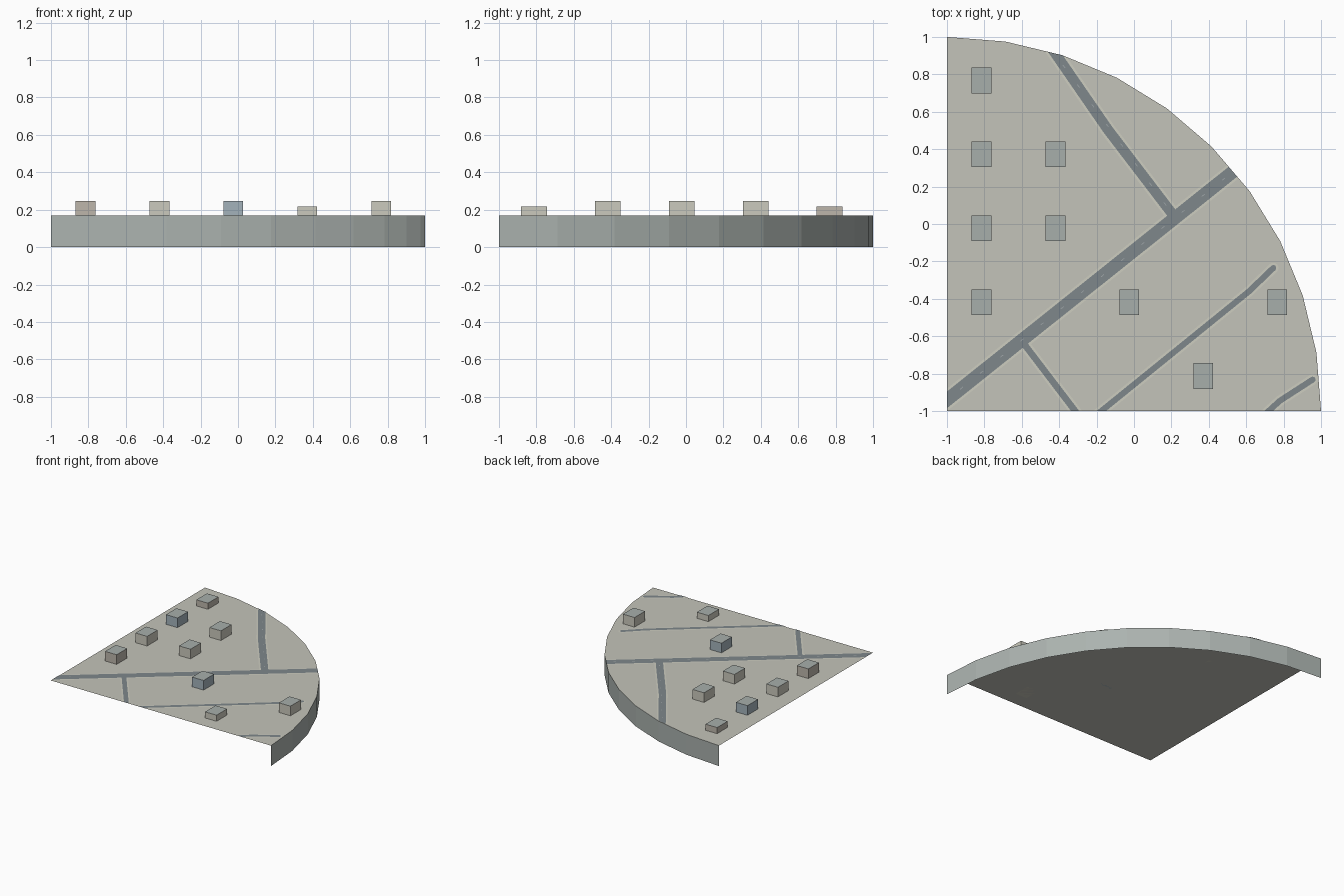
import bpy, bmesh, math
from mathutils import Vector

if "Cube" in bpy.data.objects:
    bpy.data.objects.remove(bpy.data.objects["Cube"])

R, SEG, TOP = 2.0, 10, 0.168
CORNER = Vector((-1, -1, 0))


def material(name, rgb):
    m = bpy.data.materials.new(name)
    m.diffuse_color = (*rgb, 1)
    m.use_nodes = True
    m.node_tree.nodes["Principled BSDF"].inputs["Base Color"].default_value = m.diffuse_color
    return m


GROUND = material("ground", (0.55, 0.55, 0.49))
RIM = material("rim", (0.41, 0.45, 0.43))
ROAD = material("road", (0.21, 0.245, 0.26))
KERB = material("kerb", (0.61, 0.61, 0.53))
DASH = material("lane_mark", (0.36, 0.39, 0.40))
ROOF = material("roof", (0.39, 0.43, 0.41))
TAN = material("tan_wall", (0.60, 0.59, 0.51))
BLUE = material("blue_wall", (0.37, 0.45, 0.50))
BROWN = material("brown_wall", (0.51, 0.47, 0.41))


def finish(name, bm, *mats):
    me = bpy.data.meshes.new(name)
    bm.to_mesh(me)
    bm.free()
    for m in mats:
        me.materials.append(m)
    ob = bpy.data.objects.new(name, me)
    bpy.context.collection.objects.link(ob)
    return ob


def arc_point(i, z=0.0):
    a = math.pi / 2 * i / SEG
    return CORNER + Vector((R * math.cos(a), R * math.sin(a), z))


# Quarter-disc ground sheet
bm = bmesh.new()
bm.faces.new([bm.verts.new(CORNER + Vector((0, 0, TOP)))] +
             [bm.verts.new(arc_point(i, TOP)) for i in range(SEG + 1)])
finish("ground_plate", bm, GROUND)

# Faceted outer wall; the straight sides and the underside are open
bm = bmesh.new()
low = [bm.verts.new(arc_point(i)) for i in range(SEG + 1)]
high = [bm.verts.new(arc_point(i, TOP)) for i in range(SEG + 1)]
for i in range(SEG):
    bm.faces.new((low[i], low[i + 1], high[i + 1], high[i]))
finish("curved_rim", bm, RIM)


def clip(bm):
    """Trim a flat strip to the quarter-disc outline."""
    planes = [(CORNER, Vector((-1, 0, 0))), (CORNER, Vector((0, -1, 0)))]
    for i in range(SEG):
        p = arc_point(i)
        e = arc_point(i + 1) - p
        planes.append((p, Vector((e.y, -e.x, 0)).normalized()))
    for co, no in planes:
        bmesh.ops.bisect_plane(bm, geom=bm.verts[:] + bm.edges[:] + bm.faces[:],
                               plane_co=co, plane_no=no, clear_outer=True)


def strip(name, pts, width, z, mat, round_end=False):
    """Flat ribbon along a path, optionally with a rounded far end."""
    bm = bmesh.new()
    pts = [Vector((x, y, z)) for x, y in pts]
    pairs = []
    for i, p in enumerate(pts):
        d = (pts[min(i + 1, len(pts) - 1)] - pts[max(i - 1, 0)]).normalized()
        n = Vector((-d.y, d.x, 0)) * width / 2
        pairs.append((bm.verts.new(p + n), bm.verts.new(p - n)))
    for (a, b), (c, e) in zip(pairs, pairs[1:]):
        bm.faces.new((a, b, e, c))
    if round_end:
        cap = [bm.verts.new(p - n * math.cos(t) + d * width / 2 * math.sin(t))
               for t in (math.pi * k / 6 for k in range(1, 6))]
        bm.faces.new([pairs[-1][0], pairs[-1][1]] + cap)
    clip(bm)
    finish(name, bm, mat)


# Roads with pale kerbs: path, width, rounded end
roads = {
    "main_road": ([(-1.15, -1.06), (0.70, 0.416)], 0.07, False),
    "north_road": ([(-0.53, 1.07), (-0.14, 0.505), (0.20, 0.06)], 0.055, False),
    "south_road": ([(-0.585, -0.645), (-0.20, -1.15)], 0.035, False),
    "east_lane": ([(-0.36, -1.15), (0.615, -0.36), (0.745, -0.235)], 0.032, True),
    "corner_lane": ([(0.61, -1.10), (0.78, -0.945), (0.955, -0.832)], 0.032, True),
}
for name, (pts, w, cap) in roads.items():
    strip(name + "_kerb", pts, w + 0.024, TOP + 0.0015, KERB, cap)
    strip(name, pts, w, TOP + 0.003, ROAD, cap)

# Small lane dashes on the two widest roads
for name, a, b, count in (("main_dash", (-0.93, -0.884), (0.47, 0.233), 14),
                          ("north_dash", (-0.38, 0.85), (0.16, 0.115), 8)):
    a, b = Vector(a), Vector(b)
    for i in range(count):
        p = a.lerp(b, i / (count - 1))
        q = p + (b - a).normalized() * 0.02
        strip(name, [p, q], 0.004, TOP + 0.004, DASH)


# Box buildings: column, row, height, wall colour
def building(col, row, height, wall):
    x, y = -0.815 + 0.395 * col, -0.813 + 0.395 * row
    bm = bmesh.new()
    bmesh.ops.create_cube(bm, size=1)
    for v in bm.verts:
        v.co = (x + v.co.x * 0.105, y + v.co.y * 0.137,
                TOP + (v.co.z + 0.5) * height)
    bm.normal_update()
    for f in bm.faces:
        f.material_index = int(f.normal.z > 0.5)
    finish("building", bm, wall, ROOF)


TALL, SHORT = 0.079, 0.05
for b in ((0, 4, SHORT, BROWN), (0, 3, TALL, BLUE), (1, 3, TALL, TAN),
          (0, 2, TALL, TAN), (1, 2, TALL, TAN), (0, 1, TALL, BROWN),
          (2, 1, TALL, BLUE), (4, 1, TALL, TAN), (3, 0, SHORT, TAN)):
    building(*b)
